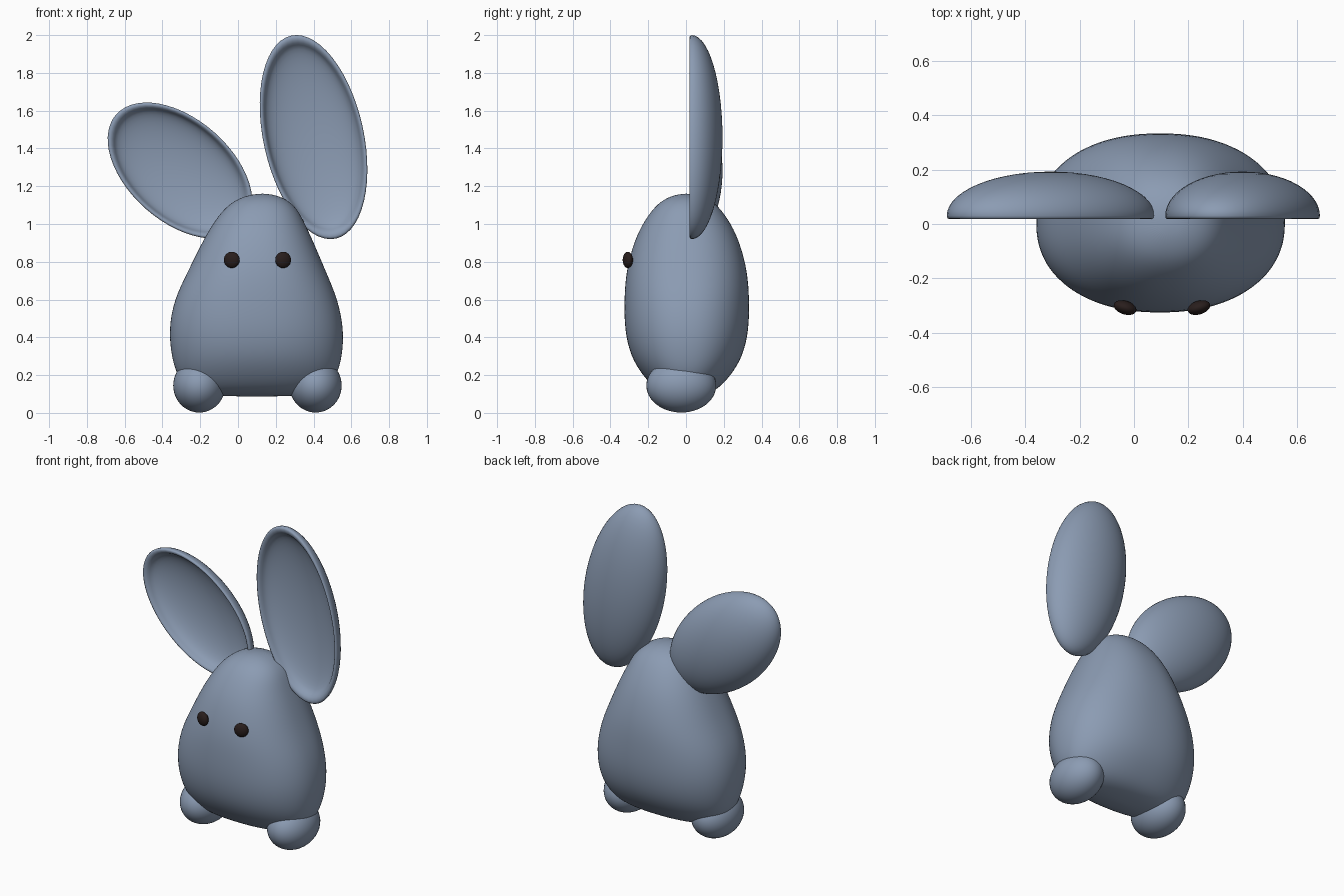
import bpy, bmesh, math
from mathutils import Matrix, Vector

if "Cube" in bpy.data.objects:
    bpy.data.objects.remove(bpy.data.objects["Cube"])


def material(name, rgb):
    m = bpy.data.materials.new(name)
    m.diffuse_color = (*rgb, 1)
    m.use_nodes = True
    m.node_tree.nodes["Principled BSDF"].inputs["Base Color"].default_value = m.diffuse_color
    return m


FUR = material("blue grey fur", (0.26, 0.33, 0.45))
DARK = material("dark brown", (0.022, 0.013, 0.012))


def finish(name, bm, mat, matrix=Matrix()):
    bmesh.ops.transform(bm, matrix=matrix, verts=bm.verts)
    bmesh.ops.recalc_face_normals(bm, faces=bm.faces)
    for f in bm.faces:
        f.smooth = True
    me = bpy.data.meshes.new(name)
    bm.to_mesh(me)
    bm.free()
    me.materials.append(mat)
    ob = bpy.data.objects.new(name, me)
    bpy.context.collection.objects.link(ob)
    return ob


def loft(rings, start, end):
    """Skin closed rings of points, closing each end with a pole."""
    bm = bmesh.new()
    rows = [[bm.verts.new(p) for p in ring] for ring in rings]
    n = len(rows[0])
    for a, b in zip(rows, rows[1:]):
        for i in range(n):
            j = (i + 1) % n
            bm.faces.new((a[i], a[j], b[j], b[i]))
    for row, tip in ((rows[0], start), (rows[-1], end)):
        pole = bm.verts.new(tip)
        for i in range(n):
            bm.faces.new((row[i], row[(i + 1) % n], pole))
    return bm


def oval(rx, ry, n=48, power=2.0):
    pts = []
    for i in range(n):
        t = 2 * math.pi * i / n
        c, s = math.cos(t), math.sin(t)
        pts.append((rx * math.copysign(abs(c) ** (2 / power), c),
                    ry * math.copysign(abs(s) ** (2 / power), s)))
    return pts


def ellipsoid(name, centre, radii, mat, turn=0.0):
    bm = bmesh.new()
    bmesh.ops.create_uvsphere(bm, u_segments=40, v_segments=24, radius=1)
    return finish(name, bm, mat, Matrix.Translation(centre)
                  @ Matrix.Rotation(turn, 4, 'Z') @ Matrix.Diagonal((*radii, 1)))


# Pear-shaped body: height, centre x, half width, half depth
SECTIONS = [
    (0.09, 0.10, 0.22, 0.05), (0.10, 0.10, 0.30, 0.11), (0.13, 0.10, 0.37, 0.17),
    (0.20, 0.10, 0.425, 0.235), (0.30, 0.10, 0.453, 0.298), (0.44, 0.097, 0.465, 0.33),
    (0.60, 0.095, 0.435, 0.332), (0.75, 0.10, 0.365, 0.322), (0.90, 0.105, 0.297, 0.282),
    (1.00, 0.11, 0.245, 0.235), (1.08, 0.12, 0.195, 0.18), (1.13, 0.125, 0.135, 0.125),
    (1.155, 0.128, 0.065, 0.06)]
rings = [[(cx + x, 0.004 + y, z) for x, y in oval(rx, ry, power=2.25)]
         for z, cx, rx, ry in SECTIONS]
body = finish("body", loft(rings, (0.1, 0, 0.086), (0.13, 0, 1.161)), FUR)
body.modifiers.new("smooth", 'SUBSURF').levels = 2
body.modifiers["smooth"].render_levels = 2


# Ears: ellipsoid shells with a rounded rim and a hollow front
def ear(name, centre, width, length, tilt):
    back, bowl, steps = 0.175, 0.105, 14
    profile = []  # scale from the centre, depth behind the rim
    for i in range(1, steps + 1):
        t = math.pi / 2 * i / steps
        profile.append((math.sin(t), 0.012 + (back - 0.012) * math.cos(t)))
    profile += [(0.992, 0.003), (0.975, 0.0), (0.95, 0.002), (0.925, 0.01)]
    for i in range(steps - 1, 0, -1):
        t = math.pi / 2 * i / steps
        profile.append((0.91 * math.sin(t), 0.012 + (bowl - 0.012) * math.cos(t)))
    shell = [[(x, d, z) for x, z in oval(width * s, length * s, 56)] for s, d in profile]
    bm = loft(shell, (0, back, 0), (0, bowl, 0))
    return finish(name, bm, FUR, Matrix.Translation(centre)
                  @ Matrix.Rotation(math.radians(-tilt), 4, 'Y'))


ear("upright_ear", (0.40, 0.018, 1.46), 0.2655, 0.55, 12.4)
ear("drooping_ear", (-0.307, 0.018, 1.283), 0.272, 0.45, 48.8)

# Feet and eyes, mirrored about the body's middle
for side, label in ((-1, "left"), (1, "right")):
    ellipsoid(label + "_foot", (0.103 + side * 0.308, -0.025, 0.145),
              (0.138, 0.185, 0.143), FUR)
    ellipsoid(label + "_eye", (0.103 + side * 0.136, -0.308, 0.81),
              (0.043, 0.025, 0.043), DARK, side * 0.3)
